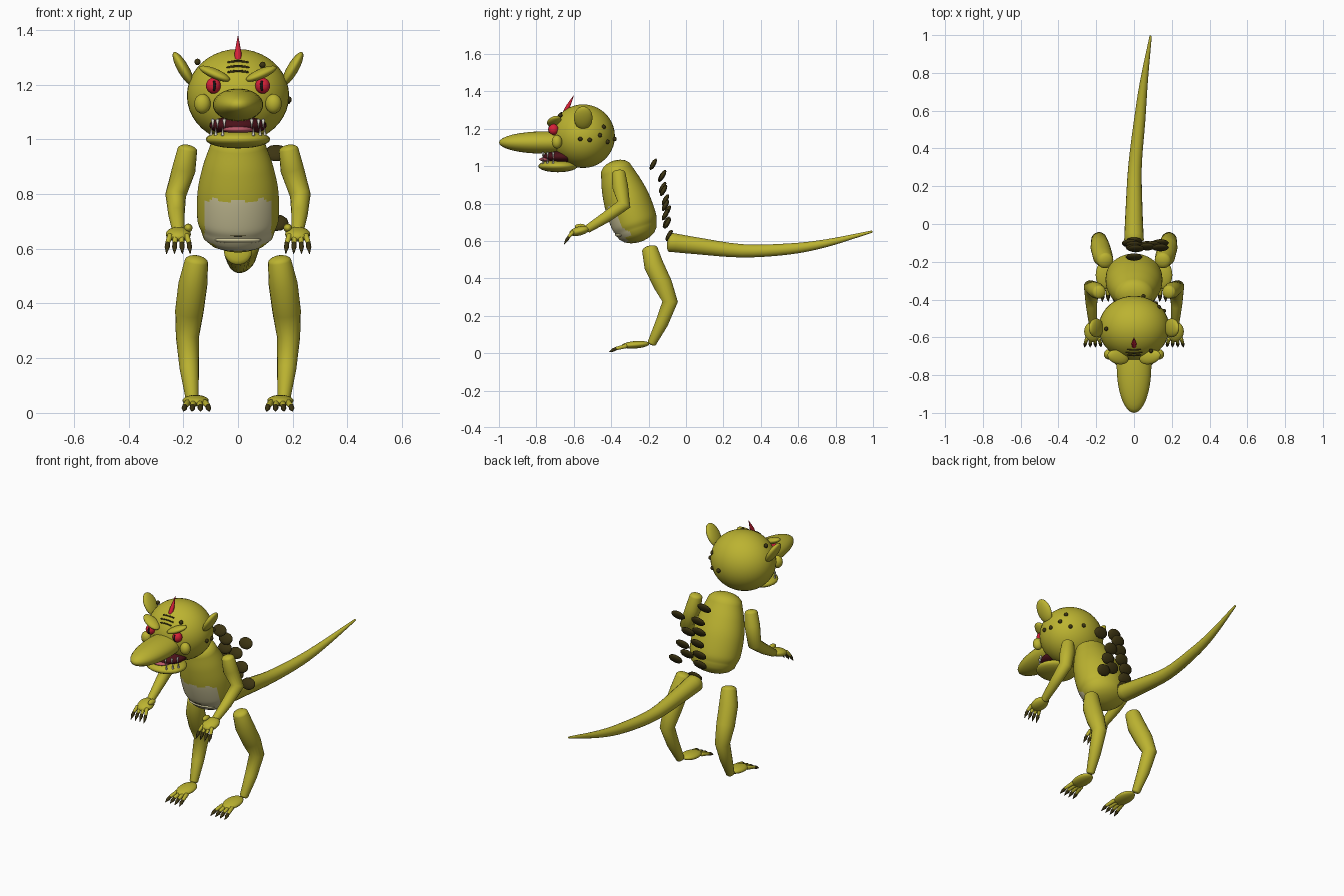
import bpy, bmesh, math
from mathutils import Vector, Matrix

cube = bpy.data.objects.get("Cube")
if cube:
    bpy.data.objects.remove(cube)


def material(name, rgb):
    m = bpy.data.materials.new(name)
    m.use_nodes = True
    m.diffuse_color = (*rgb, 1)
    m.node_tree.nodes["Principled BSDF"].inputs["Base Color"].default_value = (*rgb, 1)
    return m


SKIN = material("olive skin", (0.5, 0.45, 0.03))
DARK = material("dark horn", (0.045, 0.034, 0.006))
CREAM = material("cream belly", (0.62, 0.57, 0.33))
RED = material("red eye", (0.68, 0.015, 0.04))
MOUTH = material("mouth maroon", (0.07, 0.006, 0.01))
TONGUE = material("pink tongue", (0.5, 0.1, 0.14))
WHITE = material("tooth white", (0.8, 0.78, 0.68))
BLACK = material("pupil black", (0.008, 0.006, 0.006))


def finish(name, bm, mats):
    bmesh.ops.recalc_face_normals(bm, faces=bm.faces)
    for f in bm.faces:
        f.smooth = True
    me = bpy.data.meshes.new(name)
    bm.to_mesh(me)
    bm.free()
    for m in mats:
        me.materials.append(m)
    ob = bpy.data.objects.new(name, me)
    bpy.context.collection.objects.link(ob)
    return ob


def ball(name, loc, radii, mat, rot=(0, 0, 0), seg=24):
    bm = bmesh.new()
    bmesh.ops.create_uvsphere(bm, u_segments=seg, v_segments=seg // 2, radius=1)
    bm.transform(Matrix.Diagonal((*radii, 1)))
    ob = finish(name, bm, [mat])
    ob.location, ob.rotation_euler = loc, rot
    return ob


def spline(pts, steps):
    """Smooth (x, y, z, radius) points with a Catmull-Rom curve."""
    pts = [Vector(p) for p in pts]
    if steps < 2:
        return pts
    ext = [2 * pts[0] - pts[1]] + pts + [2 * pts[-1] - pts[-2]]
    out = []
    for a, b, c, d in zip(ext, ext[1:], ext[2:], ext[3:]):
        for i in range(steps):
            t = i / steps
            out.append(0.5 * (2 * b + (c - a) * t + (2 * a - 5 * b + 4 * c - d) * t * t
                              + (3 * b - a - 3 * c + d) * t ** 3))
    return out + [pts[-1]]


def tube(name, pts, mats, steps=1, seg=18, cap=0.5, wide=1.0):
    """Loft round rings along a path, with domed ends."""
    path = spline(pts, steps)

    def dome(end, inner):
        d = (end.xyz - inner.xyz).normalized()
        rings = []
        for a in (0.35, 0.75, 1.1, 1.45):
            p = end.xyz + d * end.w * cap * math.sin(a)
            rings.append(Vector((*p, end.w * math.cos(a))))
        return rings

    path = dome(path[0], path[1])[::-1] + path + dome(path[-1], path[-2])
    bm = bmesh.new()
    rings = []
    for i, p in enumerate(path):
        before, after = path[max(i - 1, 0)], path[min(i + 1, len(path) - 1)]
        t = (after.xyz - before.xyz).normalized()
        ref = Vector((1, 0, 0)) if abs(t.x) < 0.9 else Vector((0, 0, 1))
        u = (ref - t * ref.dot(t)).normalized()
        v = t.cross(u)
        angles = [math.tau * k / seg for k in range(seg)]
        rings.append([bm.verts.new(p.xyz + p.w * (u * math.cos(a) * wide + v * math.sin(a)))
                      for a in angles])
    for a, b in zip(rings, rings[1:]):
        for k in range(seg):
            bm.faces.new((a[k], a[(k + 1) % seg], b[(k + 1) % seg], b[k]))
    bm.faces.new(rings[0])
    bm.faces.new(rings[-1])
    return finish(name, bm, mats)


# Torso with belly patch
torso = tube("torso", [(0, -.372, .975, .086), (0, -.347, .9, .108), (0, -.315, .81, .124),
                       (0, -.28, .71, .125), (0, -.265, .665, .113)],
             [SKIN, CREAM], steps=10, seg=72, cap=.65, wide=1.19)
for f in torso.data.polygons:
    c = f.center
    top = .775 + .008 * math.cos(c.x * 70)
    if c.z < top and abs(c.x) < .122 and f.normal.y < -.3:
        f.material_index = 1
ball("belly_fold", (0, -.345, .632), (.085, .035, .014), CREAM)
for z in (.648, .66):
    tube("belly_crease", [(x, -.385 + 5 * x * x, z + x * x, .0025) for x in (-.07, -.035, 0, .035, .07)],
         [DARK], steps=3, seg=6)

# Tail
tube("tail", [(0, -.085, .593, .052), (0, .05, .575, .046), (.005, .3, .547, .036),
              (.03, .55, .557, .03), (.052, .75, .588, .021), (.088, .995, .65, .006)],
     [SKIN], steps=4, cap=.3)

# Back scales: a centre row and a looser side row
centre = [(0, -.175, 1.01), (.01, -.13, .945), (0, -.125, .885), (0, -.11, .82),
          (-.02, -.1, .76), (-.02, -.105, .7), (0, -.09, .63)]
side = [(.14, -.125, .95), (.07, -.12, .87), (.1, -.11, .79), (.07, -.11, .74), (.14, -.1, .695)]
for p in centre + side:
    ball("back_scale", p, (.045, .013, .034), DARK, (-.5, 0, 0), 12)

# Head
HC, HR = Vector((0, -.55, 1.16)), Vector((.187, .17, .17))
ball("head", HC, HR, SKIN, seg=40)


def face_y(x, z):
    return HC.y - HR.y * math.sqrt(max(0, 1 - (x / HR.x) ** 2 - ((z - HC.z) / HR.z) ** 2))


ball("snout", (0, -.75, 1.126), (.092, .25, .06), SKIN, seg=32)
ball("mouth", (0, -.66, 1.05), (.105, .105, .036), MOUTH)
ball("lower_jaw", (0, -.685, 1.0), (.118, .105, .033), SKIN)
ball("tongue", (0, -.725, 1.036), (.058, .06, .014), TONGUE)
tube("crest_spike", [(0, -.645, 1.29, .013), (0, -.63, 1.32, .012), (0, -.6, 1.378, .001)], [RED], seg=10)
for z, w in ((1.283, .036), (1.265, .042), (1.247, .036)):
    xs = [w * k / 3 for k in range(-3, 4)]
    tube("forehead_wrinkle", [(x, face_y(x, z), z - 4 * x * x + .003, .004) for x in xs], [DARK], seg=6)

# Warts, mostly on the left side of the head
for y, z in ((-.565, 1.145), (-.515, 1.14), (-.46, 1.165), (-.44, 1.21), (-.42, 1.13)):
    x = HR.x * math.sqrt(1 - ((y - HC.y) / HR.y) ** 2 - ((z - HC.z) / HR.z) ** 2)
    ball("wart", (x, y, z), (.012, .012, .012), DARK, seg=10)
for p in ((.05, -.382, 1.145), (-.148, -.555, 1.283), (.09, -.672, 1.272)):
    ball("wart", p, (.012, .012, .012), DARK, seg=10)


def digit(name, base, knuckle, tip, r):
    """A finger or toe ending in a dark claw."""
    tube(name, [(*base, r), (*knuckle, r * .8)], [SKIN], seg=10)
    mid = Vector(knuckle).lerp(Vector(tip), .4)
    tube(name + "_claw", [(*knuckle, r * .75), (*mid, r * .85), (*tip, r * .12)], [DARK], seg=10)


for s, label in ((1, "left_"), (-1, "right_")):
    # Face parts
    ball(label + "ear", (s * .2, -.55, 1.258), (.021, .05, .07), SKIN, (0, s * .52, 0))
    ball(label + "cheek", (s * .13, -.69, 1.13), (.03, .028, .036), SKIN)
    ball(label + "eye", (s * .09, -.708, 1.196), (.027, .027, .029), RED)
    ball(label + "pupil", (s * .087, -.73, 1.196), (.007, .007, .02), BLACK, seg=12)
    ball(label + "brow", (s * .085, -.705, 1.24), (.062, .036, .018), SKIN, (0, -s * .4, s * .3))
    for x, y in ((.092, -.71), (.075, -.74), (.05, -.765)):
        tube(label + "upper_tooth", [(s * x, y, 1.072, .007), (s * x, y, 1.042, .001)], [WHITE], seg=8)
        tube(label + "lower_tooth", [(s * (x + .006), y, 1.015, .006), (s * (x + .006), y, 1.042, .001)],
             [WHITE], seg=8)

    # Arm and hand
    tube(label + "arm", [(s * .185, -.36, .962, .036), (s * .198, -.352, .89, .043),
                         (s * .228, -.332, .795, .038), (s * .225, -.43, .725, .03),
                         (s * .218, -.525, .665, .022)], [SKIN])
    ball(label + "hand", (s * .218, -.57, .653), (.046, .056, .024), SKIN, (.25, 0, 0))
    ball(label + "thumb", (s * .182, -.565, .676), (.016, .03, .016), SKIN, seg=14)
    for k in range(4):
        x, dx = .218 + (k - 1.5) * .02, (k - 1.5) * .006
        digit(label + "finger", (s * x, -.605, .648), (s * (x + dx), -.627, .622),
              (s * (x + dx * 1.5), -.652, .582), .011)

    # Leg and foot
    tube(label + "leg", [(s * .152, -.193, .553, .043), (s * .165, -.172, .47, .053),
                         (s * .178, -.125, .37, .052), (s * .185, -.085, .275, .042),
                         (s * .178, -.13, .16, .035), (s * .168, -.182, .055, .024)], [SKIN])
    ball(label + "foot", (s * .155, -.27, .045), (.048, .075, .02), SKIN, (.08, 0, 0))
    for k in range(4):
        x, dx = .152 + (k - 1.5) * .021, (k - 1.5) * .007
        digit(label + "toe", (s * x, -.32, .038), (s * (x + dx), -.372, .025),
              (s * (x + dx * 1.5), -.412, .006), .012)
